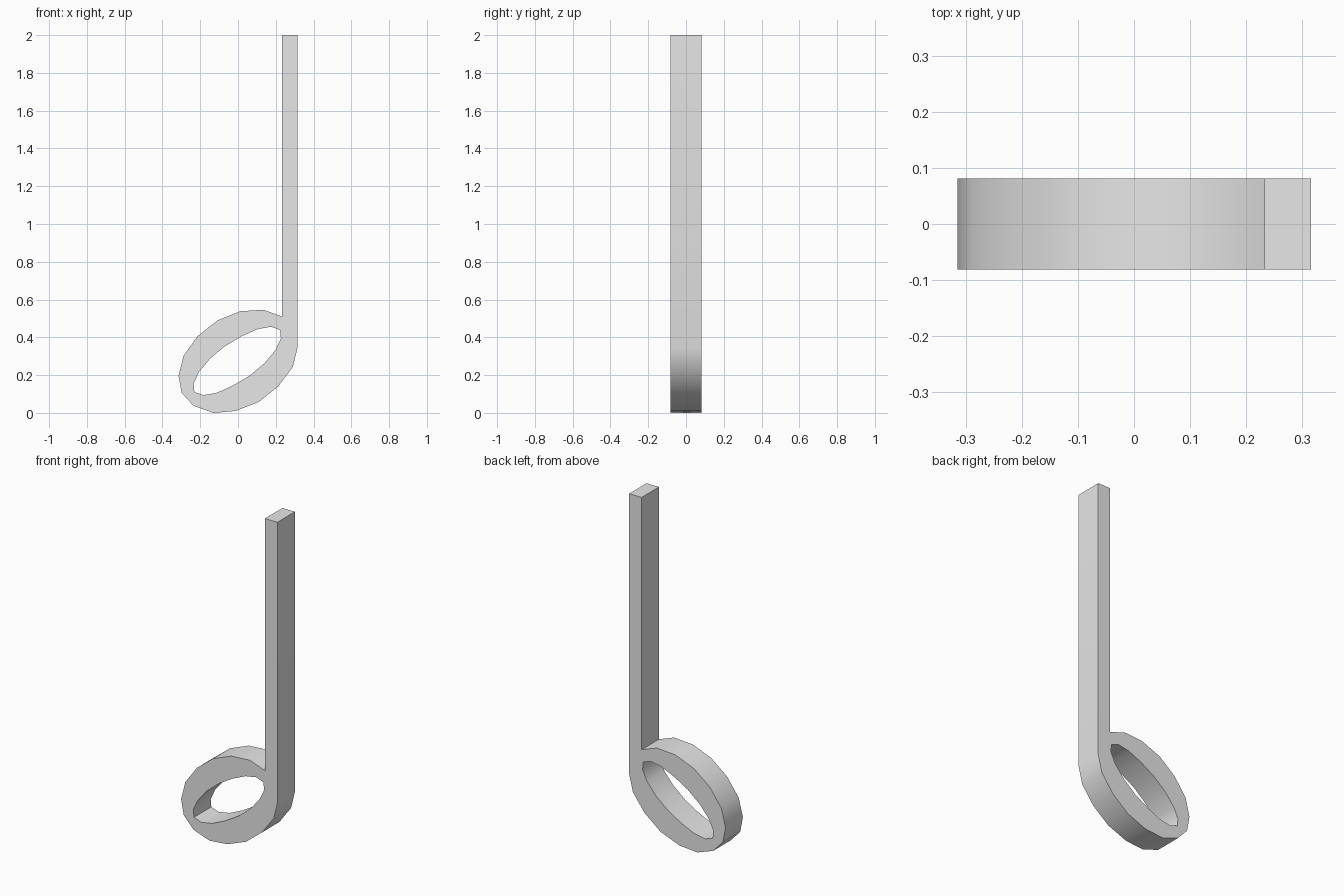
import bpy
import bmesh
import math

if "Cube" in bpy.data.objects:
    bpy.data.objects.remove(bpy.data.objects["Cube"], do_unlink=True)

DEPTH = 0.162

# Plain grey material
grey = bpy.data.materials.new("light_grey")
grey.use_nodes = True
grey.diffuse_color = (0.8, 0.8, 0.8, 1)
grey.node_tree.nodes["Principled BSDF"].inputs["Base Color"].default_value = (0.8, 0.8, 0.8, 1)

# Outer edge of the note head, running clockwise into the upright stem
outline = [
    (0.315, 2.0), (0.315, 0.345), (0.29, 0.243), (0.213, 0.14), (0.11, 0.058),
    (-0.013, 0.01), (-0.13, 0.0), (-0.235, 0.037), (-0.298, 0.106),
    (-0.315, 0.196), (-0.288, 0.303), (-0.213, 0.407), (-0.108, 0.49),
    (0.013, 0.538), (0.135, 0.546), (0.233, 0.51), (0.233, 2.0),
]
# Half of the slanted opening; the other half is its point reflection
half = [
    (0.223, 0.439), (0.227, 0.394), (0.198, 0.332), (0.139, 0.262),
    (0.06, 0.196), (-0.03, 0.143), (-0.114, 0.106), (-0.183, 0.094),
]
cx, cz = -0.004, 0.275
opening = half + [(2 * cx - x, 2 * cz - z) for x, z in half]

# Flat curve with a hole, extruded to the full depth
curve = bpy.data.curves.new("note", "CURVE")
curve.dimensions = "2D"
curve.fill_mode = "BOTH"
curve.extrude = DEPTH / 2
for points in (outline, opening):
    spline = curve.splines.new("POLY")
    spline.points.add(len(points) - 1)
    for p, (x, z) in zip(spline.points, points):
        p.co = (x, z, 0, 1)
    spline.use_cyclic_u = True
curve.materials.append(grey)

note = bpy.data.objects.new("half_note", curve)
bpy.context.collection.objects.link(note)
note.rotation_euler.x = math.pi / 2
bpy.ops.object.select_all(action="DESELECT")
note.select_set(True)
bpy.context.view_layer.objects.active = note
bpy.ops.object.convert(target="MESH")
bpy.ops.object.transform_apply(location=False, rotation=True, scale=False)

# Weld caps to walls and merge the cap triangles into flat faces
note = bpy.context.object
bm = bmesh.new()
bm.from_mesh(note.data)
bmesh.ops.remove_doubles(bm, verts=bm.verts, dist=0.0005)
bmesh.ops.recalc_face_normals(bm, faces=bm.faces)
bm.to_mesh(note.data)
bm.free()

# Rounded walls, crisp rims
bpy.ops.object.shade_smooth_by_angle(angle=math.radians(50))
